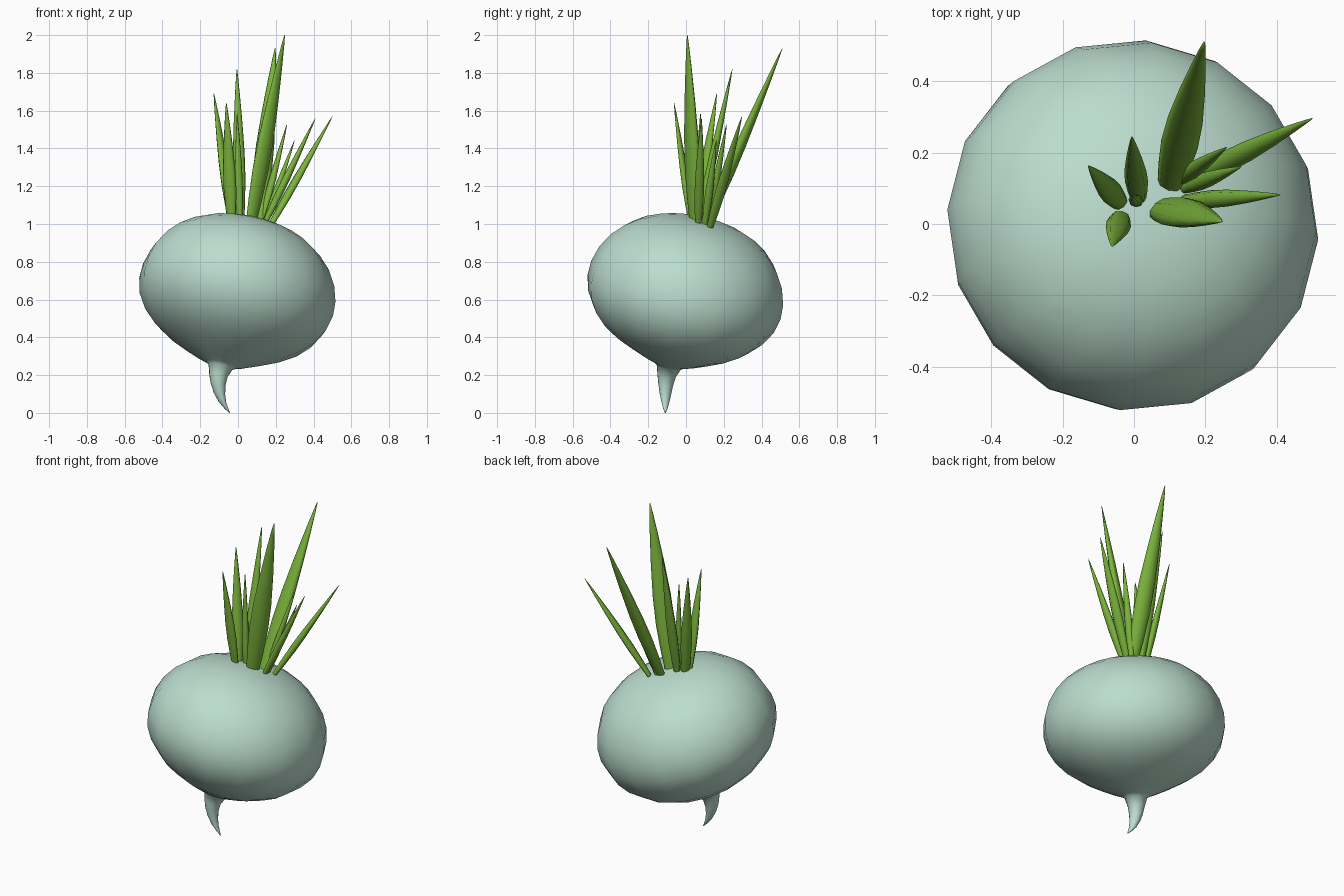
import bpy, bmesh, math
from mathutils import Vector


def material(name, rgb):
    m = bpy.data.materials.new(name)
    m.diffuse_color = (*rgb, 1)
    return m


skin = material("pale teal skin", (0.50, 0.72, 0.62))
green = material("leaf green", (0.20, 0.46, 0.045))


def loft(name, rings, mat):
    """Skin a list of closed point rings and cap both ends."""
    bm = bmesh.new()
    loops = [[bm.verts.new(p) for p in ring] for ring in rings]
    n = len(loops[0])
    for a, b in zip(loops, loops[1:]):
        for i in range(n):
            j = (i + 1) % n
            bm.faces.new((a[i], a[j], b[j], b[i]))
    bm.faces.new(loops[0])
    bm.faces.new(loops[-1])
    bmesh.ops.recalc_face_normals(bm, faces=bm.faces)
    for f in bm.faces:
        f.smooth = True
    me = bpy.data.meshes.new(name)
    bm.to_mesh(me)
    bm.free()
    me.materials.append(mat)
    ob = bpy.data.objects.new(name, me)
    bpy.context.collection.objects.link(ob)
    return ob


def ring(c, u, v, ru, rv, n, phase=0.0):
    return [c + u * (ru * math.cos(phase + math.tau * i / n))
            + v * (rv * math.sin(phase + math.tau * i / n)) for i in range(n)]


# Bulb: lathe about a tilted axis, running on into the bent root
axis = Vector((0.22, 0.22, 1)).normalized()
u = (Vector((1, 0, 0)) - axis * axis.x).normalized()
v = axis.cross(u)
centre = Vector((-0.002, -0.002, 0.65))
profile = [(0.01, 0.388), (0.08, 0.386), (0.16, 0.375), (0.24, 0.353), (0.32, 0.317),
           (0.39, 0.268), (0.45, 0.205), (0.497, 0.125), (0.522, 0.04), (0.525, -0.04),
           (0.505, -0.12), (0.46, -0.195), (0.395, -0.26), (0.31, -0.315),
           (0.22, -0.358), (0.14, -0.393), (0.085, -0.413), (0.066, -0.425)]
rings = [ring(centre + axis * t, u, v, r, r, 16, math.radians(-3)) for r, t in profile]

root = [(-0.104, -0.103, 0.20, 0.05), (-0.106, -0.108, 0.15, 0.04),
        (-0.098, -0.11, 0.10, 0.031), (-0.082, -0.11, 0.055, 0.021),
        (-0.06, -0.11, 0.02, 0.011), (-0.046, -0.11, 0.001, 0.003)]
for x, y, z, r in root:
    rings.append(ring(Vector((x, y, z)), u, v, r, r, 16, math.radians(-3)))
loft("bulb_and_root", rings, skin)

# Leaves: base x, y, z; tip x, y, z; width; thickness; blade direction in degrees
leaves = [
    (0.10, 0.11, 1.00, 0.197, 0.51, 1.93, 0.105, 0.06, -15),
    (0.07, 0.045, 1.01, 0.247, 0.007, 2.0, 0.11, 0.055, 40),
    (0.012, 0.07, 1.02, -0.006, 0.245, 1.82, 0.065, 0.045, 0),
    (-0.035, 0.055, 1.02, -0.128, 0.163, 1.69, 0.065, 0.04, 45),
    (-0.035, 0.025, 1.02, -0.062, -0.063, 1.64, 0.07, 0.04, -15),
    (0.01, 0.06, 1.02, -0.005, 0.077, 1.59, 0.04, 0.035, 0),
    (0.17, 0.13, 0.99, 0.50, 0.296, 1.57, 0.06, 0.04, 115),
    (0.14, 0.065, 1.00, 0.41, 0.082, 1.56, 0.05, 0.04, 90),
    (0.12, 0.12, 1.00, 0.26, 0.215, 1.53, 0.045, 0.035, 125),
    (0.14, 0.10, 1.00, 0.30, 0.16, 1.445, 0.045, 0.035, 110),
]
shape = [(-0.03, 0.6), (0.0, 0.66), (0.12, 0.85), (0.28, 1.0), (0.45, 0.95),
         (0.65, 0.7), (0.82, 0.42), (0.95, 0.17), (1.0, 0.04)]
for k, (bx, by, bz, tx, ty, tz, w, th, ang) in enumerate(leaves):
    base, tip = Vector((bx, by, bz)), Vector((tx, ty, tz))
    d = (tip - base).normalized()
    side = Vector((math.cos(math.radians(ang)), math.sin(math.radians(ang)), 0))
    side = (side - d * side.dot(d)).normalized()
    face = d.cross(side)
    loft(f"leaf_{k + 1}",
         [ring(base.lerp(tip, t), side, face, s * w / 2, s * th / 2, 8) for t, s in shape],
         green)
